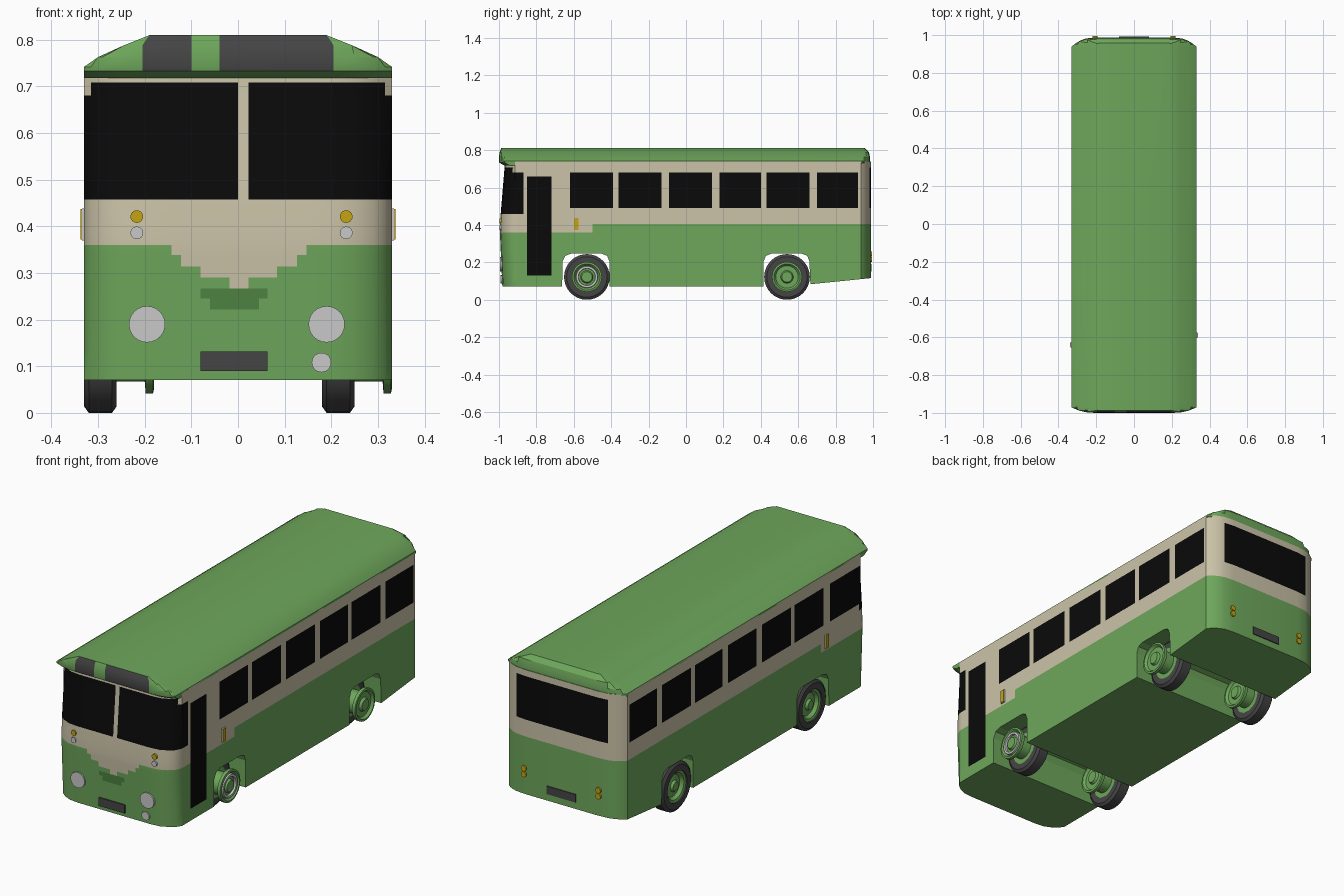
import bpy, bmesh, math
from mathutils import Vector

if "Cube" in bpy.data.objects:
    bpy.data.objects.remove(bpy.data.objects["Cube"])

COLOURS = {
    "leaf_green": (.156, .386, .105), "cream": (.597, .546, .392),
    "glass_black": (.003, .003, .003), "charcoal": (.062, .060, .062),
    "light_grey": (.58, .58, .58), "amber": (.56, .376, .006),
    "dark_green": (.078, .235, .055),
}
NAMES = list(COLOURS)
MATS = []
for n, c in COLOURS.items():
    m = bpy.data.materials.new(n)
    m.diffuse_color = (*c, 1)
    m.use_nodes = True
    m.node_tree.nodes["Principled BSDF"].inputs["Base Color"].default_value = m.diffuse_color
    MATS.append(m)
GREEN, CREAM, BLACK, CHARCOAL, GREY, AMBER, DARK = range(7)


def finish(bm, name, rule=GREEN, smooth=True):
    """Turn a bmesh into an object; rule is a colour index or a function of a face."""
    bmesh.ops.remove_doubles(bm, verts=bm.verts, dist=1e-5)
    bmesh.ops.recalc_face_normals(bm, faces=bm.faces)
    me = bpy.data.meshes.new(name)
    if callable(rule):
        for f in bm.faces:
            f.material_index = rule(f)
        for m in MATS:
            me.materials.append(m)
    else:
        me.materials.append(MATS[rule])
    bm.to_mesh(me)
    bm.free()
    ob = bpy.data.objects.new(name, me)
    bpy.context.collection.objects.link(ob)
    bpy.ops.object.select_all(action='DESELECT')
    ob.select_set(True)
    bpy.context.view_layer.objects.active = ob
    if smooth:
        bpy.ops.object.shade_smooth_by_angle(angle=math.radians(30))
    return ob


def loft(rings, closed=False):
    """Skin a stack of equal rings, with end caps unless the stack closes on itself."""
    bm = bmesh.new()
    rows = [[bm.verts.new(p) for p in r] for r in rings]
    n = len(rows[0])
    for a, b in zip(rows, rows[1:] + rows[:1] if closed else rows[1:]):
        for i in range(n):
            j = (i + 1) % n
            bm.faces.new((a[i], a[j], b[j], b[i]))
    if not closed:
        bm.faces.new(rows[0])
        bm.faces.new(rows[-1])
    return bm


def lathe(name, profile, centre, colour, closed=False, seg=32):
    """Turn a profile of (x, radius) about the x axis."""
    cx, cy, cz = centre
    rings = [[(cx + x, cy + r * math.cos(2 * math.pi * i / seg), cz + r * math.sin(2 * math.pi * i / seg))
              for i in range(seg)] for x, r in profile]
    return finish(loft(rings, closed), name, colour)


def box(name, x, y, z, colour):
    ring = [(x[0], y[0]), (x[1], y[0]), (x[1], y[1]), (x[0], y[1])]
    return finish(loft([[(a, b, h) for a, b in ring] for h in z]), name, colour, False)


def disc(name, x, y, z, r, thick, colour, seg=24):
    """Round lamp facing along y."""
    a = [2 * math.pi * i / seg for i in range(seg)]
    return finish(loft([[(x + r * math.cos(t), y + d, z + r * math.sin(t)) for t in a]
                        for d in (-thick, thick)]), name, colour)


# Body shell: vertical walls gridded along every colour edge
LEAN = [(.07, .013), (.36, 0), (.458, .004), (.708, .025), (.74, .026)]


def lean(z):
    for (z0, a), (z1, b) in zip(LEAN, LEAN[1:]):
        if z <= z1:
            return a + (b - a) * (z - z0) / (z1 - z0)
    return LEAN[-1][1]


def curve(x, depth):
    return depth * (max(0, abs(x) - .2) / .13) ** 2.5


front_x = [-.315, -.29, -.25, -.2, -.143, -.122, -.08, -.06, -.018, 0, .022,
           .045, .063, .084, .126, .147, .2, .25, .29, .315]
rear_x = [.318, .3, .28, .255, .2, -.2, -.255, -.28, -.3, -.318]
WINDOWS = [(-.9, -.67), (-.62, -.39), (-.36, -.13), (-.09, .14), (.18, .4), (.43, .66), (.7, .92)]
side_y = sorted({y for w in WINDOWS for y in w} | {-.915, -.87, -.85, -.72, -.6, -.5, .935})
levels = [.07, .13, .222, .245, .267, .29, .314, .338, .36, .405, .458, .49, .66, .68, .708, .74]


def body_ring(z):
    return ([(x, -.995 + curve(x, .06) + lean(z), z) for x in front_x]
            + [(.33, y, z) for y in side_y]
            + [(x, .988 - curve(x, .05), z) for x in rear_x]
            + [(-.33, y, z) for y in reversed(side_y)])


# Stepped cream point and dark emblem on the nose: z range, x range, colour
NOSE = [(.338, .36, -.143, .147, CREAM), (.314, .338, -.122, .126, CREAM),
        (.29, .314, -.08, .084, CREAM), (.267, .29, -.018, .022, CREAM),
        (.245, .267, -.08, .063, DARK), (.222, .245, -.06, .045, DARK)]


def body_colour(f):
    x, y, z = f.calc_center_median()
    if abs(f.normal.z) > .8:
        return GREEN
    if abs(x) > .3295:
        right = x > 0
        if any(a < y < b for a, b in WINDOWS[1 if right else 0:]) and .49 < z < .68:
            return BLACK
        if right and -.85 < y < -.72 and .13 < z < .66:
            return BLACK
        if y < (-.87 if right else -.9) and .458 < z < .68:
            return BLACK
        return CREAM if z > (.36 if y < (-.5 if right else -.6) else .405) else GREEN
    if y > 0:
        if abs(x) < .255 and .49 < z < .708:
            return BLACK
        return CREAM if z > .405 else GREEN
    if .458 < z < (.708 if abs(x) < .315 else .68) and not 0 < x < .022:
        return BLACK
    for z0, z1, x0, x1, c in NOSE:
        if z0 < z < z1 and x0 < x < x1:
            return c
    return CREAM if z > .36 else GREEN


body = finish(loft([body_ring(z) for z in levels]), "body", body_colour)

# Wheel arches, and the rising underside behind the rear wheels
arches = {
    "front_arch": [(-.665, -.1), (-.41, -.1), (-.41, .205), (-.422, .235), (-.45, .246),
                   (-.615, .246), (-.645, .235), (-.66, .205)],
    "rear_arch": [(1.2, -.1), (1.2, .137), (.665, .083), (.66, .205), (.648, .235), (.62, .246),
                  (.455, .246), (.427, .235), (.415, .205), (.415, -.1)],
}
for name, prof in arches.items():
    cutter = finish(loft([[(x, y, z) for y, z in prof] for x in (-.5, .5)]), name, GREEN, False)
    cutter.hide_render = True
    mod = body.modifiers.new(name, 'BOOLEAN')
    mod.object, mod.operation, mod.solver = cutter, 'DIFFERENCE', 'EXACT'
    bpy.context.view_layer.objects.active = body
    bpy.ops.object.modifier_apply(modifier=name)
    bpy.data.objects.remove(cutter)

# Roof: rings narrowing upwards, destination board on its front
roof_x = [-.33, -.315, -.29, -.25, -.205, -.1, -.04, .205, .25, .29, .315, .33]


def roof_ring(z, hw, yf, yb):
    def clamp(x):
        return max(-hw, min(hw, x))
    return ([(clamp(x), yf + curve(x, .03), z) for x in roof_x]
            + [(clamp(x), yb - curve(x, .045), z) for x in reversed(roof_x)])


def roof_colour(f):
    c = f.calc_center_median()
    board = c.y < -.9 and f.normal.y < -.7 and c.z > .735 and abs(c.x) < .205
    return CHARCOAL if board and not -.1 < c.x < -.04 else GREEN


finish(loft([roof_ring(*r) for r in (
    (.718, .329, -.972, .97), (.733, .331, -.998, .985), (.742, .33, -1, .985), (.763, .3, -1, .984),
    (.788, .245, -.997, .978), (.81, .19, -.988, .957))]), "roof", roof_colour)

# Front lamps and plates
for s, x in (("left", -.195), ("right", .19)):
    disc("headlight_" + s, x, -.988, .19, .039, .007, GREY)
disc("fog_lamp", .179, -.984, .108, .021, .007, GREY)
for s, x in (("left", -.217), ("right", .232)):
    disc("indicator_" + s, x, -.991, .421, .0135, .006, AMBER)
    disc("side_lamp_" + s, x, -.992, .386, .0135, .006, GREY)
box("front_plate", (-.08, .063), (-.991, -.98), (.09, .132), CHARCOAL)

# Rear lamps and plate
for s in (-1, 1):
    for z in (.215, .245):
        disc("rear_lamp", s * .207, .988, z, .014, .007, AMBER)
box("rear_plate", (-.08, .08), (.98, .993), (.15, .19), CHARCOAL)

# Side marker lamps
for s, y in ((1, -.588), (-1, -.64)):
    box("marker_base", sorted((s * .325, s * .335)), (y - .013, y + .013), (.37, .438), GREY)
    box("marker_lamp", sorted((s * .33, s * .338)), (y - .012, y + .012), (.372, .437), AMBER)

# Wheels: tyre at one end of a stepped hub
tyre = [(0, .078), (0, .108), (.01, .122), (.06, .122), (.07, .108), (.07, .078)]
hub = [(.008, 0), (.008, .022), (.02, .028), (.026, .055), (.01, .066), (.006, .08), (.07, .08),
       (.07, .055), (.13, .055), (.132, .08), (.148, .08), (.15, .07), (.138, .06), (.138, .034),
       (.15, .028), (.15, 0)]
for side, x0 in (("left", -.33), ("right", .18)):
    for end, y in (("front", -.53), ("rear", .54)):
        lathe(f"{end}_{side}_tyre", tyre, (x0, y, .122), CHARCOAL, True)
        lathe(f"{end}_{side}_hub", hub, (x0, y, .122), GREEN)
lathe("front_hub_ring", [(.136, .044), (.149, .046), (.149, .057), (.136, .059)], (.18, -.53, .122), GREY, True)
